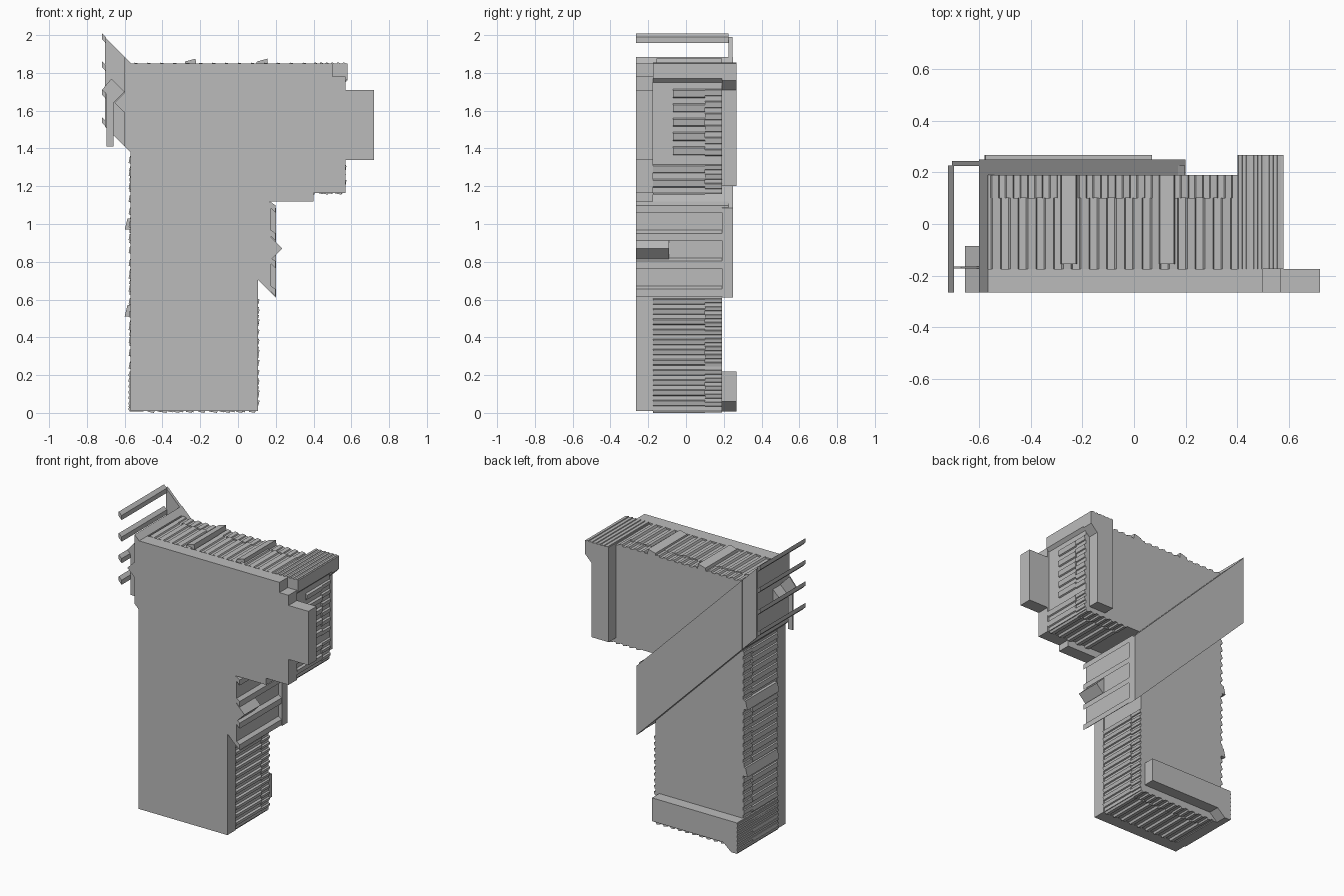
import bpy
import bmesh
import math
from mathutils import Vector

cube = bpy.data.objects.get("Cube")
if cube:
    bpy.data.objects.remove(cube, do_unlink=True)

grey = bpy.data.materials.new("plain grey")
grey.use_nodes = True
COLOUR = (0.5, 0.5, 0.5, 1)
grey.diffuse_color = COLOUR
grey.node_tree.nodes["Principled BSDF"].inputs["Base Color"].default_value = COLOUR


def add_prism(bm, outline, y0, y1):
    """Extrude an x-z outline from y0 to y1."""
    base = bm.faces.new([bm.verts.new((x, y0, z)) for x, z in outline])
    out = bmesh.ops.extrude_face_region(bm, geom=[base])
    moved = [v for v in out["geom"] if isinstance(v, bmesh.types.BMVert)]
    bmesh.ops.translate(bm, vec=(0, y1 - y0, 0), verts=moved)


def finish(name, bm):
    bmesh.ops.recalc_face_normals(bm, faces=bm.faces)
    mesh = bpy.data.meshes.new(name)
    bm.to_mesh(mesh)
    bm.free()
    mesh.materials.append(grey)
    obj = bpy.data.objects.new(name, mesh)
    bpy.context.collection.objects.link(obj)
    return obj


def prism(name, outline, y0, y1):
    bm = bmesh.new()
    add_prism(bm, outline, y0, y1)
    return finish(name, bm)


def rect(x0, x1, z0, z1):
    return [(x0, z0), (x1, z0), (x1, z1), (x0, z1)]


def ridges(name, start, end, pitch, height, y0, y1):
    """Row of slanted teeth on the left-hand side of the line start-end."""
    a, b = Vector(start), Vector(end)
    along = (b - a).normalized()
    out = Vector((-along.y, along.x))
    count = max(1, round((b - a).length / pitch))
    step = (b - a).length / count
    bm = bmesh.new()
    for i in range(count):
        p = a + along * step * i
        teeth = [(0.04, -0.005), (0.18, height), (0.62, height * 0.6), (0.72, -0.005)]
        add_prism(bm, [tuple(p + along * step * t + out * h) for t, h in teeth], y0, y1)
    return finish(name, bm)


FRONT, MID, SPLIT, BACK = -0.265, -0.175, 0.1, 0.19

# Stepped front plate
prism("front_plate", [
    (-0.57, 0.01), (0.105, 0.01), (0.105, 1.12), (0.4, 1.12), (0.4, 1.165),
    (0.57, 1.165), (0.57, 1.34), (0.72, 1.34), (0.72, 1.71), (0.57, 1.71),
    (0.57, 1.78), (0.5, 1.78), (0.5, 1.85), (-0.57, 1.85)], FRONT, MID)

# Core behind the plate
prism("body_core", [
    (-0.565, 0.014), (0.1, 0.014), (0.1, 1.17), (0.56, 1.17),
    (0.56, 1.84), (-0.565, 1.84)], MID, BACK)

# Toothed edges, in two bands across the depth
EDGES = {
    "top": ((-0.56, 1.84), (0.4, 1.84), 0.07, MID),
    "left": ((-0.565, 0.02), (-0.565, 1.38), 0.068, MID),
    "right": ((0.1, 0.61), (0.1, 0.02), 0.054, MID),
    "bottom": ((0.1, 0.014), (-0.5, 0.014), 0.067, MID),
    "arm_bottom": ((0.56, 1.17), (0.2, 1.17), 0.067, MID),
    "arm_end_lower": ((0.56, 1.32), (0.56, 1.17), 0.075, MID),
    "arm_end_upper": ((0.56, 1.72), (0.56, 1.34), 0.076, -0.07),
}
for edge, (start, end, pitch, near) in EDGES.items():
    ridges(edge + "_front_ridges", start, end, pitch, 0.014, near, SPLIT)
    ridges(edge + "_back_ridges", start, end, pitch * 0.8, 0.011, SPLIT, BACK)

# Larger raised bumps on the top and left edges
for i, x in enumerate((-0.25, 0.13)):
    prism(f"top_bump_{i + 1}", [
        (x - 0.035, 1.835), (x + 0.03, 1.835), (x + 0.025, 1.875), (x - 0.03, 1.86)],
        -0.155, BACK)
for i, z in enumerate((0.54, 1.0)):
    prism(f"left_bump_{i + 1}", [
        (-0.56, z - 0.03), (-0.6, z - 0.03), (-0.585, z + 0.03), (-0.56, z + 0.03)],
        -0.155, BACK)

# Arm end: overhanging cap and back bar
prism("arm_cap", [
    (0.4, 1.75), (0.56, 1.75), (0.58, 1.77), (0.58, 1.85), (0.4, 1.85)], MID, BACK)
prism("arm_back_bar", [
    (0.4, 1.2), (0.53, 1.2), (0.53, 1.71), (0.58, 1.76), (0.58, 1.85), (0.4, 1.85)],
    BACK, 0.268)
ridges("arm_cap_ridges", (0.4, 1.85), (0.58, 1.85), 0.03, 0.005, MID, 0.268)

# Foot: matching block on the lower back
prism("foot_back_bar", [
    (-0.575, 0.008), (-0.53, 0.008), (-0.47, 0.06), (0.07, 0.06),
    (0.07, 0.22), (-0.575, 0.22)], BACK, 0.268)
prism("foot_cap", rect(-0.575, -0.5, 0.008, 0.22), MID, BACK)
ridges("foot_ridges", (-0.575, 0.01), (-0.575, 0.22), 0.03, 0.005, MID, 0.268)


# Diagonal strap across the back; its edges fall at 45 degrees
def upper(x):
    return 1.285 - x


def lower(x):
    return 0.81 - x


def band(x0, x1):
    return [(x0, lower(x0)), (x1, lower(x1)), (x1, upper(x1)), (x0, upper(x0))]


prism("back_strap", band(-0.6, 0.2), BACK, 0.25)
prism("strap_tail", band(-0.705, -0.6), 0.225, 0.245)

# Side plates where the strap wraps round
prism("left_wrap", band(-0.6, -0.565), FRONT, BACK)
prism("right_wrap", band(0.09, 0.175), FRONT, BACK + 0.03)

# Rails on both wraps
for side, x0, x1 in (("left", -0.72, -0.698), ("right", 0.17, 0.198)):
    for i in range(4):
        z = lower(x0) + 0.005 + i * 0.148
        prism(f"{side}_rail_{i + 1}", [
            (x0, z), (x1, z - (x1 - x0)), (x1, z + 0.01), (x0, z + 0.03)],
            FRONT, 0.226)

# Pointed lugs on the wraps
prism("left_lug", [(-0.59, 1.58), (-0.59, 1.705), (-0.655, 1.642)], FRONT, -0.085)
prism("right_lug", [(0.17, 0.805), (0.235, 0.87), (0.17, 0.935)], FRONT, -0.09)

# Thin hook plate beside the left wrap
prism("left_hook_plate", [
    (-0.72, 1.71), (-0.695, 1.685), (-0.695, 1.41), (-0.66, 1.41),
    (-0.66, 1.64), (-0.6, 1.7), (-0.67, 1.77)], -0.173, -0.165)
